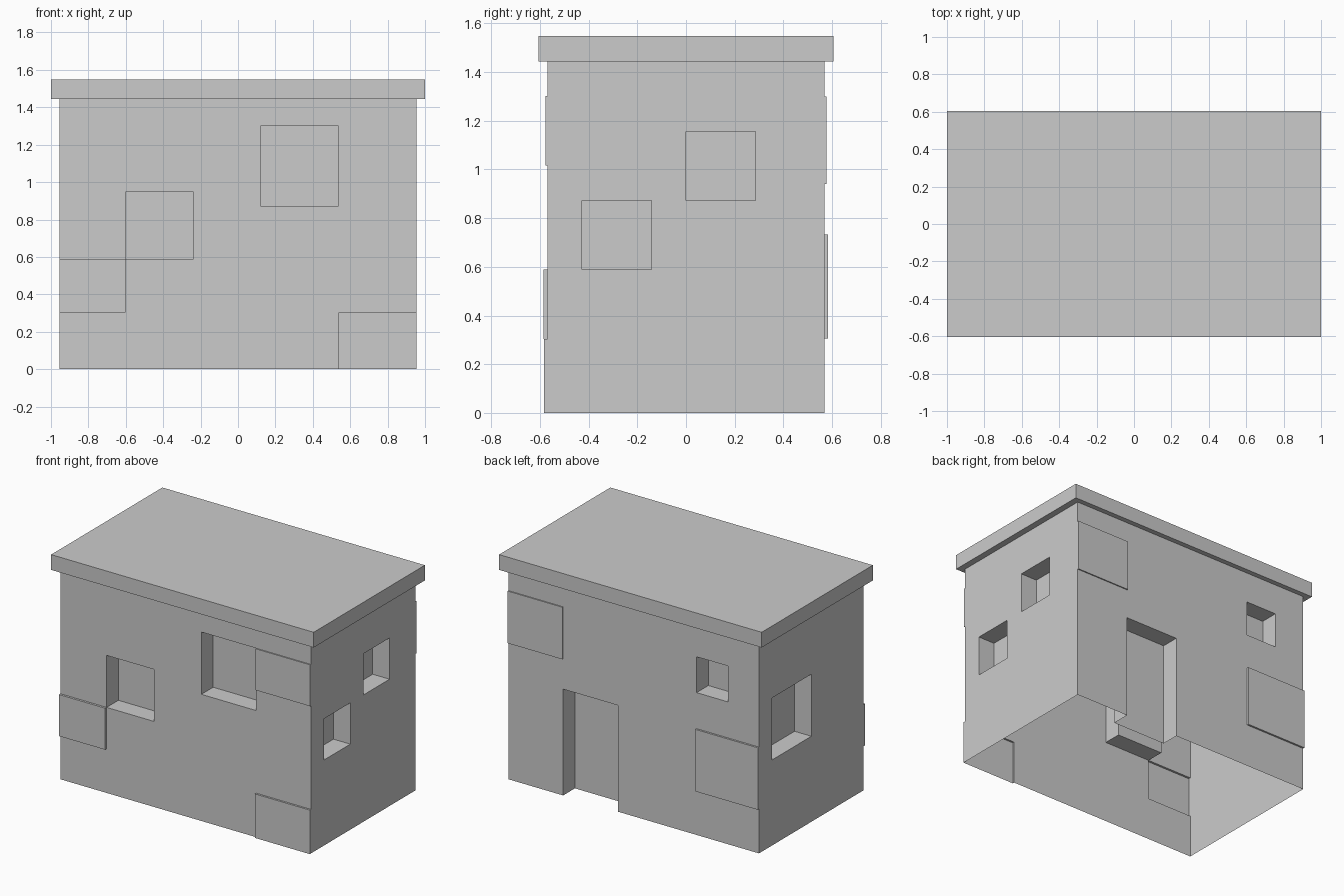
import bpy, bmesh
from mathutils import Vector

if "Cube" in bpy.data.objects:
    bpy.data.objects.remove(bpy.data.objects["Cube"])

HX, HY = 0.955, 0.57        # half size of the body
EAVE, TOP = 1.443, 1.548    # roof slab heights
UP = Vector((0, 0, 1))


def finish(bm, name):
    mesh = bpy.data.meshes.new(name)
    bm.to_mesh(mesh)
    bm.free()
    obj = bpy.data.objects.new(name, mesh)
    bpy.context.collection.objects.link(obj)
    return obj


def wall(name, normal, right, dist, half, cells):
    """Single-skin wall; each cell (u0, u1, z0, z1, d) is pushed in or out by d."""
    n, r = Vector(normal), Vector(right)
    bm = bmesh.new()

    def point(u, z, d=0.0):
        return bm.verts.new(n * (dist + d) + r * u + UP * z)

    us = sorted({-half, half} | {u for c in cells for u in c[:2]})
    zs = sorted({0.0, EAVE} | {z for c in cells for z in c[2:4]})
    # flat parts of the wall
    for u0, u1 in zip(us, us[1:]):
        for z0, z1 in zip(zs, zs[1:]):
            u, z = (u0 + u1) / 2, (z0 + z1) / 2
            if not any(c[0] < u < c[1] and c[2] < z < c[3] for c in cells):
                bm.faces.new([point(*p) for p in
                              ((u0, z0), (u1, z0), (u1, z1), (u0, z1))])
    # recesses and raised panels
    for u0, u1, z0, z1, d in cells:
        ring = [(u0, z0), (u1, z0), (u1, z1), (u0, z1)]
        bm.faces.new([point(*p, d) for p in ring])
        for i in range(4):
            a, b = ring[i], ring[(i + 1) % 4]
            if a[1] == b[1] == 0.0:      # open at the ground
                continue
            bm.faces.new([point(*a), point(*b), point(*b, d), point(*a, d)])
    bmesh.ops.remove_doubles(bm, verts=bm.verts, dist=0.0005)
    return finish(bm, name)


IN = -0.128
wall("front_wall", (0, -1, 0), (1, 0, 0), HY, HX, [
    (0.12, 0.537, 0.872, 1.301, IN),         # upper window
    (-0.602, -0.239, 0.589, 0.947, IN),      # lower window
    (0.537, HX, 1.016, 1.301, 0.008),        # raised panels
    (0.537, HX, 0.0, 0.303, 0.013),
    (-HX, -0.602, 0.303, 0.589, 0.015)])
wall("right_wall", (1, 0, 0), (0, 1, 0), HX, HY, [
    (-0.428, -0.142, 0.589, 0.873, IN),
    (0.0, 0.285, 0.873, 1.157, IN)])
wall("back_wall", (0, 1, 0), (-1, 0, 0), HY, HX, [
    (-0.537, -0.12, 0.0, 0.732, IN),         # doorway
    (0.48, 0.72, 0.98, 1.227, IN),           # window
    (-HX, -0.537, 0.94, 1.299, 0.008),       # raised panels
    (0.48, HX, 0.305, 0.732, 0.013)])
wall("left_wall", (-1, 0, 0), (0, -1, 0), HX, HY, [
    (-0.428, 0.0, 0.589, 1.016, IN)])

# overhanging roof slab
bm = bmesh.new()
bmesh.ops.create_cube(bm, size=1)
bmesh.ops.scale(bm, vec=(2.0, 1.21, TOP - EAVE), verts=bm.verts)
bmesh.ops.translate(bm, vec=(0, 0, (TOP + EAVE) / 2), verts=bm.verts)
finish(bm, "roof_slab")
